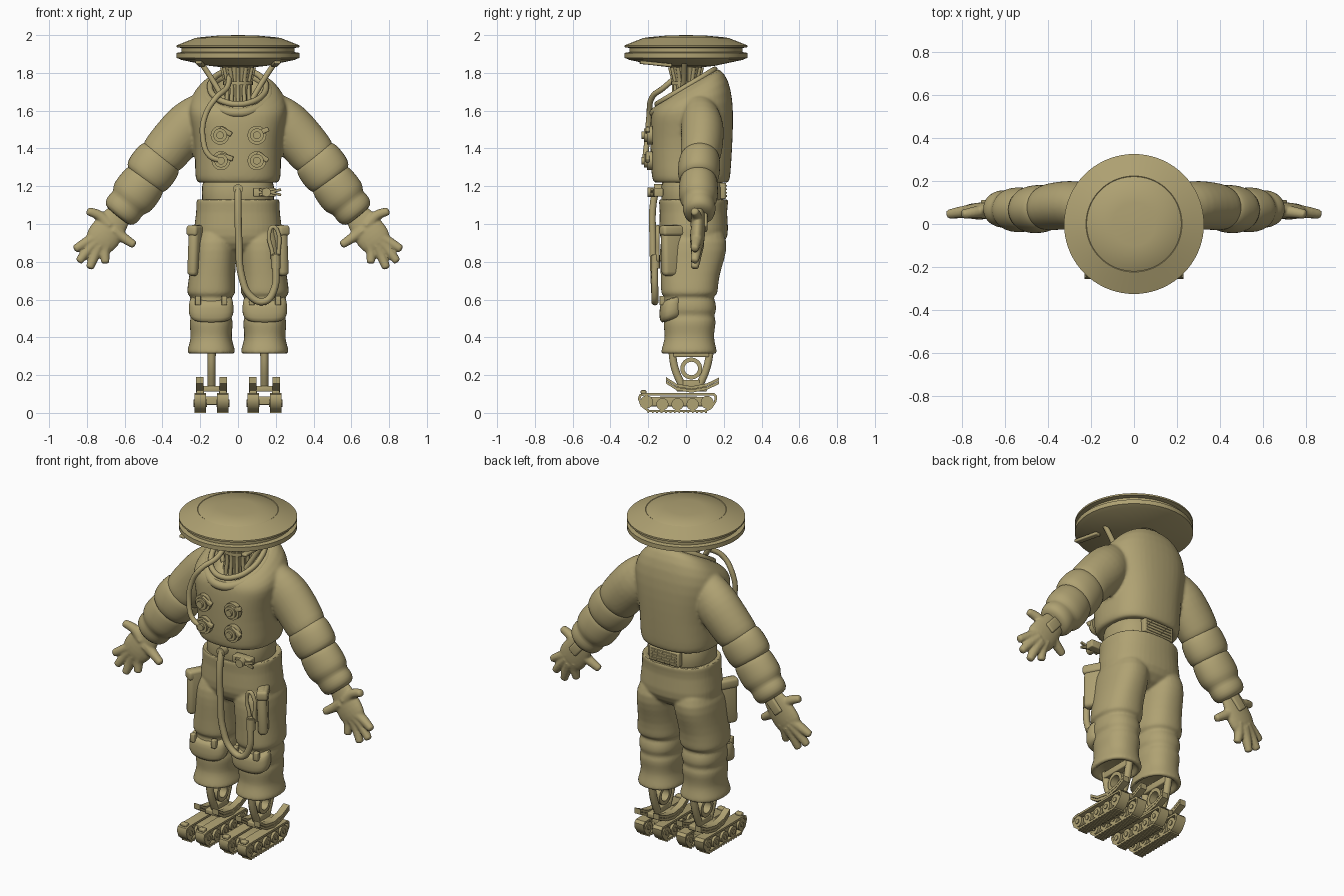
import bpy, bmesh, math
from mathutils import Vector as V
mat = bpy.data.materials.new("khaki")
mat.diffuse_color = (0.43, 0.36, 0.17, 1)

def link(name, data):
    data.materials.clear()
    data.materials.append(mat)
    ob = bpy.data.objects.new(name, data)
    bpy.context.collection.objects.link(ob)
    return ob

def add(name, bm, sub=0, bevel=0):
    bmesh.ops.recalc_face_normals(bm, faces=bm.faces)
    me = bpy.data.meshes.new(name)
    bm.to_mesh(me)
    ob = link(name, me)
    if bevel:
        m = ob.modifiers.new("bevel", 'BEVEL')
        m.width, m.segments = bevel, 3
    if sub:
        ob.modifiers.new("subdivision", 'SUBSURF').levels = sub
    return ob

def loft(name, rings, n=24, p=2.0, sub=1):
    """Skin through rings given as (centre, u axis, v axis); p > 2 squares them off."""
    bm = bmesh.new()
    sp = lambda t: math.copysign(abs(t) ** (2 / p), t)
    ang = [math.tau * i / n for i in range(n)]
    loops = [[bm.verts.new(V(c) + V(u) * sp(math.cos(a)) + V(v) * sp(math.sin(a))) for a in ang] for c, u, v in rings]
    for a, b in zip(loops, loops[1:]):
        for i in range(n):
            bm.faces.new((a[i], a[i - 1], b[i - 1], b[i]))
    bm.faces.new(loops[0])
    bm.faces.new(loops[-1])
    return add(name, bm, sub)

def stack(name, rows, p=2.0):
    """Vertical loft: rows of (z, cx, rx, y front, y back, forward tilt)."""
    return loft(name, [((cx, (y0 + y1) / 2, z), (rx, 0, 0), (0, (y1 - y0) / 2, t * (y1 - y0) / 2))
                       for z, cx, rx, y0, y1, t in rows], p=p)

def limb(name, rows, s, flat=1.0):
    """Loft along a path in the xz plane: rows of (x, y, z, radius)."""
    pts = [V((s * r[0], r[1], r[2])) for r in rows]
    rings = []
    for i, r in enumerate(rows):
        d = (pts[min(i + 1, len(pts) - 1)] - pts[max(i - 1, 0)]).normalized()
        rings.append((pts[i], V((d.z, 0, -d.x)) * r[3], V((0, r[3] * flat, 0))))
    return loft(name, rings)

def fuse(name, parts, voxel, smooth):
    """Merge overlapping parts into one soft skin."""
    bm = bmesh.new()
    bpy.context.view_layer.update()
    for ob in parts:
        bm.from_mesh(bpy.data.meshes.new_from_object(ob.evaluated_get(bpy.context.evaluated_depsgraph_get())))
        bpy.data.objects.remove(ob)
    ob = add(name, bm)
    ob.modifiers.new("remesh", 'REMESH').voxel_size = voxel
    ob.modifiers.new("smooth", 'SMOOTH').iterations = smooth

def tube(name, pts, r, taper=None, closed=False):
    cu = bpy.data.curves.new(name, 'CURVE')
    cu.dimensions, cu.bevel_depth, cu.bevel_resolution = '3D', r, 3
    cu.use_fill_caps, cu.resolution_u = True, 6
    sp = cu.splines.new('BEZIER')
    sp.bezier_points.add(len(pts) - 1)
    sp.use_cyclic_u = closed
    for i, (bp, q) in enumerate(zip(sp.bezier_points, pts)):
        bp.co, bp.radius = q, taper[i] if taper else 1
        bp.handle_left_type = bp.handle_right_type = 'AUTO'
    return link(name, cu)

def box(name, c, size, rot=(0, 0, 0), bevel=0.006):
    bm = bmesh.new()
    bmesh.ops.create_cube(bm, size=1)
    bmesh.ops.scale(bm, vec=size, verts=bm.verts)
    ob = add(name, bm, bevel=bevel)
    ob.location, ob.rotation_euler = c, rot

def cyl(name, c, r, depth, axis):
    bm = bmesh.new()
    bmesh.ops.create_cone(bm, cap_ends=True, segments=20, radius1=r, radius2=r, depth=depth)
    ob = add(name, bm)
    ob.location = c
    ob.rotation_euler = {'x': (0, math.pi / 2, 0), 'y': (math.pi / 2, 0, 0), 'z': (0, 0, 0)}[axis]

def band(name, outer, inner, x0, x1):
    """Closed belt in the yz plane, extruded from x0 to x1."""
    bm = bmesh.new()
    q = [[bm.verts.new((x, y, z)) for y, z in pr] for pr in (outer, inner) for x in (x0, x1)]
    for i in range(len(outer)):
        for a, b in ((0, 1), (1, 3), (3, 2), (2, 0)):
            bm.faces.new((q[a][i - 1], q[a][i], q[b][i], q[b][i - 1]))
    add(name, bm)

def circle(r, y, z, n=24):
    return [(y + r * math.cos(math.tau * i / n), z + r * math.sin(math.tau * i / n)) for i in range(n)]

# Saucer head, neck and its cable bundle
prof = [(.001, 2), (.1, 1.998), (.217, 1.987), (.22, 1.984), (.223, 1.986), (.31, 1.952), (.325, 1.946), (.325, 1.936),
        (.3, 1.932), (.3, 1.91), (.325, 1.906), (.325, 1.88), (.30, 1.869), (.15, 1.837), (.085, 1.83), (.07, 1.77), (.05, 1.6)]
loft("saucer_head", [((0, 0, z), (r, 0, 0), (0, r, 0)) for r, z in prof], n=72, sub=0)
for x, y in circle(1, 0, 0, 12):
    tube("neck_cable", [(.085 * x, .085 * y, 1.83), (.065 * x, .065 * y, 1.74), (.075 * x, .075 * y, 1.6)], .011)
cyl("neck_clamp", (0, 0, 1.745), .08, .02, 'z')
for s in (-1, 1):
    tube("head_strut", [(s * .2, -.01, 1.86), (s * .14, -.01, 1.77), (s * .075, -.03, 1.66)], .015)
    box("head_bar", (s * .2, -.16, 1.848), (.035, .17, .018), (-.1, 0, s * .1))
# Jacket and upper sleeves in one skin, with a tilted collar
skin = [stack("jacket", [
    (1.235, 0, .17, -.13, .19, 0), (1.21, 0, .20, -.16, .215, 0), (1.225, 0, .224, -.178, .232, 0),
    (1.27, 0, .23, -.186, .238, 0), (1.4, 0, .228, -.19, .246, 0), (1.52, 0, .25, -.192, .252, .05),
    (1.61, 0, .27, -.187, .25, .2), (1.68, 0, .245, -.182, .228, .42), (1.728, 0, .175, -.167, .178, .6),
    (1.715, 0, .135, -.14, .145, .6), (1.64, 0, .12, -.12, .13, .6)], 2.5)]
skin += [limb("sleeve", [(.13, .06, 1.645, .07), (.19, .075, 1.6, .108), (.25, .085, 1.535, .13), (.3, .088, 1.48, .132),
                         (.37, .083, 1.40, .128), (.41, .076, 1.35, .124), (.425, .072, 1.33, .10)], s, .87) for s in (-1, 1)]
fuse("jacket", skin, .009, 6)
for r, dz, w in ((.163, 0, .026), (.148, .036, .016)):
    tube("collar_ring", [(x, y * 1.03, 1.69 + dz + .62 * y) for x, y in circle(r, 0, 0, 12)], w, closed=True)
# Belt with front clip and rear vent
stack("belt", [(1.09, 0, .19, -.13, .195, 0), (1.12, 0, .192, -.132, .2, 0),
               (1.21, 0, .192, -.132, .2, 0), (1.24, 0, .19, -.13, .195, 0)], 2.4)
box("rear_vent", (0, .193, 1.175), (.2, .04, .085))
for i in range(4):
    box("vent_slat", (0, .212, 1.148 + .018 * i), (.17, .01, .009), bevel=.002)
box("belt_clip", (.14, -.145, 1.168), (.12, .05, .045))
cyl("clip_knob", (.15, -.185, 1.168), .024, .04, 'y')
for a in (-.25, .25):
    box("clip_lever", (.17, -.18, 1.168), (.12, .014, .014), (0, a, 0), .003)
cyl("hose_socket", (0, -.145, 1.185), .026, .05, 'y')
# Trousers: hips and legs with knee folds and cuffs in one skin
skin = [stack("hips", [
    (1.11, 0, .19, -.12, .19, 0), (1.14, 0, .214, -.14, .222, 0), (1.12, 0, .225, -.147, .228, 0),
    (1.07, 0, .22, -.138, .215, 0), (.97, 0, .238, -.145, .228, 0), (.9, 0, .236, -.135, .217, 0),
    (.83, 0, .13, -.07, .12, 0)], 2.4)]
skin += [stack("trouser_leg", [(z, s * cx, rx, y0, y1, 0) for z, cx, rx, y0, y1 in (
    (1.0, .11, .10, -.11, .19), (.9, .124, .122, -.14, .224), (.82, .128, .12, -.14, .207),
    (.72, .138, .122, -.134, .174), (.645, .142, .13, -.134, .17), (.625, .142, .126, -.13, .165),
    (.615, .142, .106, -.112, .142), (.59, .142, .116, -.122, .158), (.54, .142, .12, -.124, .164),
    (.515, .142, .101, -.108, .146), (.49, .142, .118, -.122, .162), (.44, .142, .112, -.117, .152),
    (.4, .142, .108, -.112, .148), (.36, .142, .118, -.123, .156), (.325, .142, .13, -.134, .166),
    (.308, .14, .122, -.13, .16), (.315, .14, .1, -.1, .13), (.36, .14, .09, -.09, .12))], 2.3) for s in (-1, 1)]
fuse("trousers", skin, .008, 3)
for s in (-1, 1):
    # Knee pad, straps and thigh pocket
    stack("knee_pad", [(z, s * .142, rx, y0, -.01, .35) for z, rx, y0 in (
        (.5, .07, -.1), (.495, .1, -.13), (.52, .122, -.142), (.58, .118, -.14), (.61, .112, -.134), (.615, .08, -.1))], 2.5)
    for dx in (-.07, .07):
        box("knee_strap", (s * .142 + dx, -.125, .595), (.03, .03, .05), bevel=.005)
    box("thigh_pocket", (s * .212, -.06, .86), (.055, .15, .27), (0, s * -.04, s * .5), .022)
    box("pocket_flap", (s * .213, -.062, .965), (.063, .155, .055), (0, s * -.04, s * .5), .015)
    # Puffed elbow and forearm sleeves
    limb("elbow_puff", [(.385, .075, 1.38, .08), (.4, .074, 1.36, .115), (.415, .072, 1.345, .13), (.45, .069, 1.295, .136),
                        (.485, .067, 1.25, .13), (.5, .066, 1.232, .11), (.505, .066, 1.225, .07)], s, .84)
    limb("forearm_sleeve", [(.47, .066, 1.265, .08), (.485, .066, 1.245, .112), (.5, .066, 1.22, .122), (.54, .066, 1.165, .126),
                            (.567, .066, 1.132, .121), (.583, .067, 1.11, .098), (.6, .07, 1.09, .107), (.63, .07, 1.055, .1),
                            (.642, .07, 1.04, .07)], s, .84)
    # Glove: palm, four fingers, thumb and the opposite small digit
    skin = [limb("palm", [(.60, .07, 1.08, .06), (.645, .07, 1.03, .074), (.675, .065, .985, .086), (.71, .06, .935, .092),
                          (.74, .058, .895, .084), (.76, .055, .87, .05)], s, .44)]
    for base, mid, tip in (((.735, .94), (.80, .905), (.862, .868)), ((.745, .91), (.795, .86), (.842, .803)),
                           ((.73, .89), (.76, .83), (.785, .768)), ((.695, .90), (.705, .85), (.702, .795)),
                           ((.68, .99), (.735, 1.045), (.795, 1.068)), ((.66, .965), (.61, .93), (.55, .89))):
        pts = [(base, .06), (mid, .055), (tip, .045), ((tip[0] * 1.08 - mid[0] * .08, tip[1] * 1.08 - mid[1] * .08), .044)]
        skin.append(tube("finger", [(s * q[0], y, q[1]) for q, y in pts], .028, (1.35, 1, .75, .3)))
    fuse("glove", skin, .006, 4)
    box("glove_back_plate", (s * .66, .1, 1.01), (.1, .025, .06), (0, s * .85, 0), .01)
    # Ankle frame: two bars and a ring
    cx = s * .14
    for pts in ([(-.075, .34), (-.06, .24), (-.015, .13)], [(.13, .34), (.11, .24), (.065, .13)]):
        tube("ankle_bar", [(cx, y, z) for y, z in pts], .021)
    band("ankle_ring", circle(.058, .028, .235), circle(.036, .028, .235), cx - .022, cx + .022)
    box("ankle_plate", (cx, .028, .315), (.045, .19, .04))
    box("ankle_foot", (cx, .028, .15), (.04, .09, .05))
    # Curved rocker under the ankle
    arc = [(-.105, .172), (-.05, .137), (.03, .124), (.11, .139), (.175, .17)]
    for dx in (-.062, .062):
        band("rocker_rail", [(y, z + .017) for y, z in arc] + [(y, z - .017) for y, z in arc[::-1]],
             [(y, z + .001) for y, z in arc] + [(y, z - .001) for y, z in arc[::-1]], cx + dx - .02, cx + dx + .02)
    box("rocker_body", (cx, .03, .127), (.1, .16, .03))
    box("track_axle", (cx, -.04, .065), (.1, .2, .045))
    # Pair of caterpillar tracks with wheels
    outer = [(-.2, .004), (.1, .004), (.135, .02), (.162, .06), (.165, .09), (.15, .105),
             (-.22, .105), (-.247, .098), (-.255, .075), (-.24, .035)]
    inner = [(-.195, .016), (.097, .016), (.127, .03), (.149, .062), (.151, .084), (.144, .093),
             (-.215, .093), (-.236, .088), (-.241, .075), (-.228, .042)]
    for x in (cx - .06, cx + .06):
        band("track_belt", outer, inner, x - .031, x + .031)
        box("track_core", (x, -.04, .06), (.03, .33, .05))
        for y, z, r in ((-.208, .058, .034), (-.125, .046, .032), (-.045, .046, .032), (.035, .046, .032), (.112, .056, .034)):
            cyl("track_wheel", (x, y, z), r, .06, 'x')
            cyl("wheel_hub", (x, y, z), .014, .07, 'x')
        for i in range(14):
            box("track_cleat", (x, -.2 + .0235 * i, .005), (.062, .009, .01), bevel=0)
        box("track_lug", (x, -.225, .11), (.04, .03, .02))
# Chest valves with levers
for x, z, a in ((-.095, 1.47, .5), (.1, 1.47, -.4), (-.09, 1.335, .3), (.1, 1.335, .6)):
    for part, r, d in (("base", .05, .01), ("body", .036, .025), ("cap", .02, .038)):
        cyl("valve_" + part, (x, -.187 - d / 2, z), r, d + .02, 'y')
    box("valve_lever", (x + .03, -.203, z + .02), (.07, .022, .026), (0, a, 0), .005)
# Air hose, umbilical hose and thigh hook
tube("air_hose", [(-.09, -.215, 1.335), (-.15, -.215, 1.36), (-.185, -.205, 1.45), (-.175, -.195, 1.57),
                  (-.115, -.18, 1.67), (-.06, -.12, 1.72), (-.045, -.05, 1.78)], .015)
tube("umbilical_hose", [(0, -.15, 1.2), (0, -.172, 1.12), (.005, -.175, .9), (.02, -.17, .72), (.07, -.165, .615),
                        (.14, -.165, .59), (.19, -.165, .65), (.2, -.165, .78), (.2, -.16, .84)], .019)
tube("thigh_hook", [(.2, -.15, .8), (.215, -.15, .86), (.21, -.15, .96), (.185, -.15, .985),
                    (.165, -.15, .95), (.18, -.15, .86)], .011, closed=True)
cyl("hook_sleeve", (.2, -.162, .8), .024, .07, 'z')
# Turn everything into meshes, smooth shaded with sharp edges kept
bpy.ops.object.select_all(action='SELECT')
bpy.context.view_layer.objects.active = bpy.context.scene.objects[0]
bpy.ops.object.convert(target='MESH')
bpy.ops.object.shade_smooth_by_angle(angle=math.radians(40))
